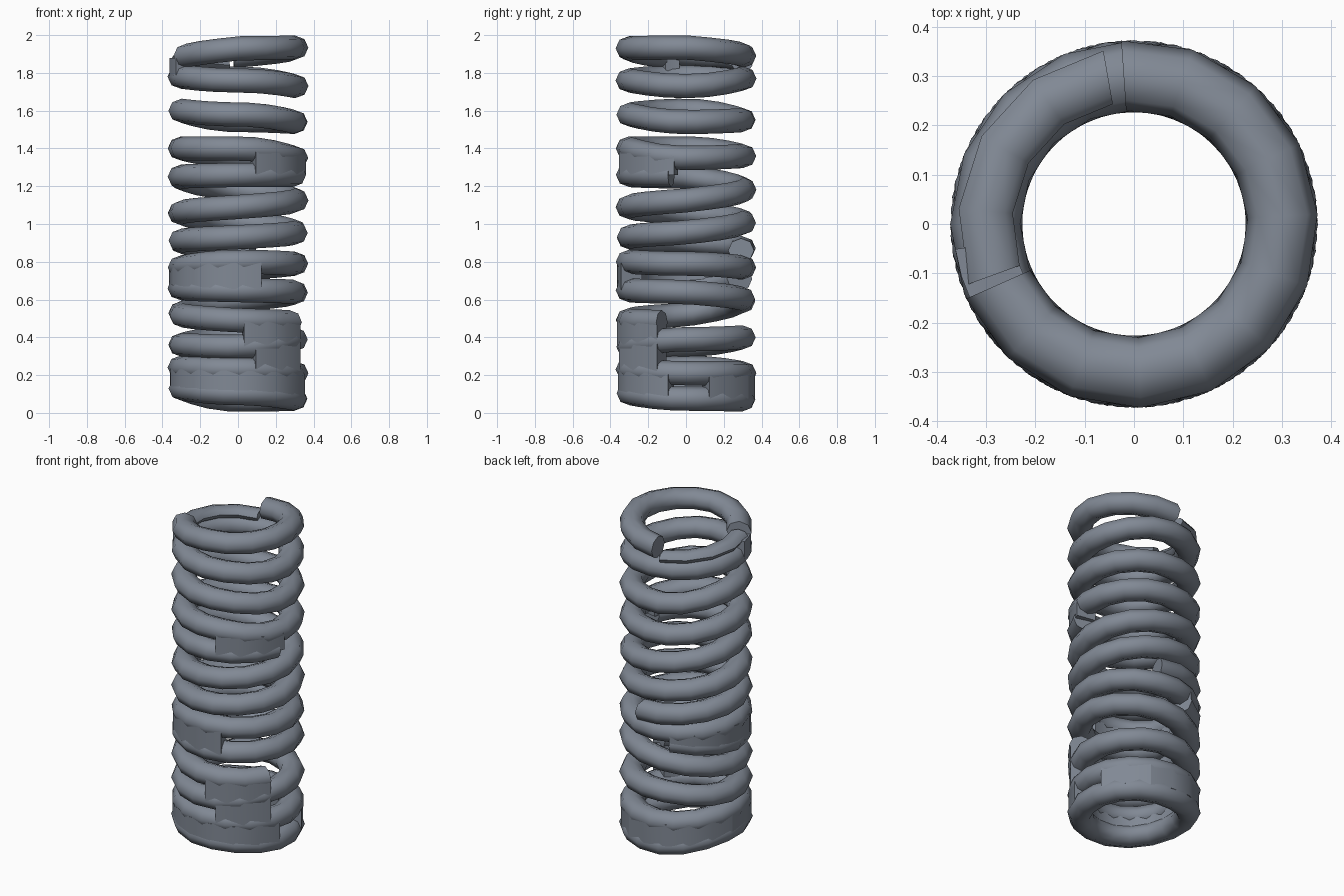
import bpy, math

if "Cube" in bpy.data.objects:
    bpy.data.objects.remove(bpy.data.objects["Cube"])

mat = bpy.data.materials.new("blue grey steel")
mat.diffuse_color = (0.22, 0.25, 0.30, 1)
mat.use_nodes = True
mat.node_tree.nodes["Principled BSDF"].inputs["Base Color"].default_value = mat.diffuse_color

R, RAD, HALF = 0.302, 0.071, 0.064   # coil radius, tube half width, tube half height

# Closed coils: height at right, back, left, front
RINGS = [
    (1.73, 1.77, 1.78, 1.76),
    (1.54, 1.55, 1.60, 1.58),
    (1.35, 1.36, 1.40, 1.40),
    (0.79, 0.77, 0.77, 0.80),
    (0.39, 0.40, 0.36, 0.35),
    (0.21, 0.21, 0.24, 0.23),
    (0.075, 0.07, 0.13, 0.105),
]

# Open coils: (angle, height) stops
RISING = [(75, .86), (180, .91), (270, .93), (360, .955), (450, 1.01), (540, 1.06), (630, 1.09),
          (720, 1.125), (810, 1.18), (900, 1.25), (990, 1.26), (1065, 1.26)]
FALLING = [(110, .71), (180, .66), (270, .65), (360, .64), (450, .60), (540, .52), (630, .49),
           (695, .48)]
TOP = [(-156, 1.89), (-90, 1.93), (0, 1.935), (94, 1.89)]

# Fused areas: start and end angle, low and high height at start, low and high at end
WEBS = [(188, 206, 1.78, 1.88, 1.78, 1.88), (285, 350, 1.26, 1.40, 1.26, 1.36),
        (110, 290, .70, .77, .65, .80), (275, 335, .35, .49, .38, .48),
        (285, 335, .23, .35, .21, .38), (170, 345, .13, .24, .08, .21),
        (20, 65, .075, .21, .075, .21), (65, 170, .07, .21, .12, .24)]


def interp(stops, d):
    """Smooth height between stops."""
    for (a, za), (b, zb) in zip(stops, stops[1:]):
        if d <= b:
            return za + (zb - za) * (d - a) / (b - a)
    return stops[-1][1]


def sweep(name, rings, closed):
    """Skin a list of equal cross-sections."""
    n, m = len(rings), len(rings[0])
    verts = [p for ring in rings for p in ring]
    faces = []
    for i in range(n if closed else n - 1):
        j = (i + 1) % n
        for k in range(m):
            q = (k + 1) % m
            faces.append((i * m + k, j * m + k, j * m + q, i * m + q))
    if not closed:
        faces.append(tuple(range(m)))
        faces.append(tuple((n - 1) * m + k for k in reversed(range(m))))
    me = bpy.data.meshes.new(name)
    me.from_pydata(verts, [], faces)
    me.materials.append(mat)
    ob = bpy.data.objects.new(name, me)
    bpy.context.collection.objects.link(ob)
    bpy.ops.object.select_all(action='DESELECT')
    ob.select_set(True)
    bpy.context.view_layer.objects.active = ob
    bpy.ops.object.mode_set(mode='EDIT')
    bpy.ops.mesh.select_all(action='SELECT')
    bpy.ops.mesh.normals_make_consistent(inside=False)
    bpy.ops.object.mode_set(mode='OBJECT')
    bpy.ops.object.shade_smooth_by_angle(angle=math.radians(50))


def section(deg, z, half_h=HALF, half_w=RAD, sides=8):
    """Tube cross-section standing across the coil at an angle."""
    a = math.radians(deg)
    pts = []
    for k in range(sides):
        t = math.tau * k / sides
        r = R + half_w * math.cos(t)
        pts.append((r * math.cos(a), r * math.sin(a), z + half_h * math.sin(t)))
    return pts


def open_coil(name, stops, **size):
    """Sweep a tube along angle and height stops."""
    s, e = stops[0][0], stops[-1][0]
    n = max(3, round((e - s) / 23))
    degs = [s + (e - s) * i / n for i in range(n + 1)]
    sweep(name, [section(d, interp(stops, d), **size) for d in degs], False)


# Closed coils
for i, (r, b, l, f) in enumerate(RINGS):
    pts = []
    for k in range(16):
        d = k * 22.5 + (i * 9) % 22
        x, y = math.cos(math.radians(d)), math.sin(math.radians(d))
        z = (r if x > 0 else l) * x * x + (b if y > 0 else f) * y * y
        pts.append(section(d, z))
    sweep(f"closed_coil_{i + 1}", pts, True)

# Open coils
open_coil("top_coil", TOP)
open_coil("rising_coil", RISING)
open_coil("falling_coil", FALLING)

# Loose flattened strip under the top coil
open_coil("top_coil_tail", [(100, 1.84), (150, 1.86), (200, 1.88)], half_h=.035, half_w=.055)

# Fused webs between coils
for i, (s, e, l0, h0, l1, h1) in enumerate(WEBS):
    n = max(2, round((e - s) / 22))
    rings = []
    for j in range(n + 1):
        t = j / n
        a = math.radians(s + (e - s) * t)
        lo, hi = l0 + (l1 - l0) * t, h0 + (h1 - h0) * t
        rings.append([(r * math.cos(a), r * math.sin(a), z) for r, z in
                      ((R - .055, lo), (R + .064, lo), (R + .064, hi), (R - .055, hi))])
    sweep(f"fused_web_{i + 1}", rings, False)
